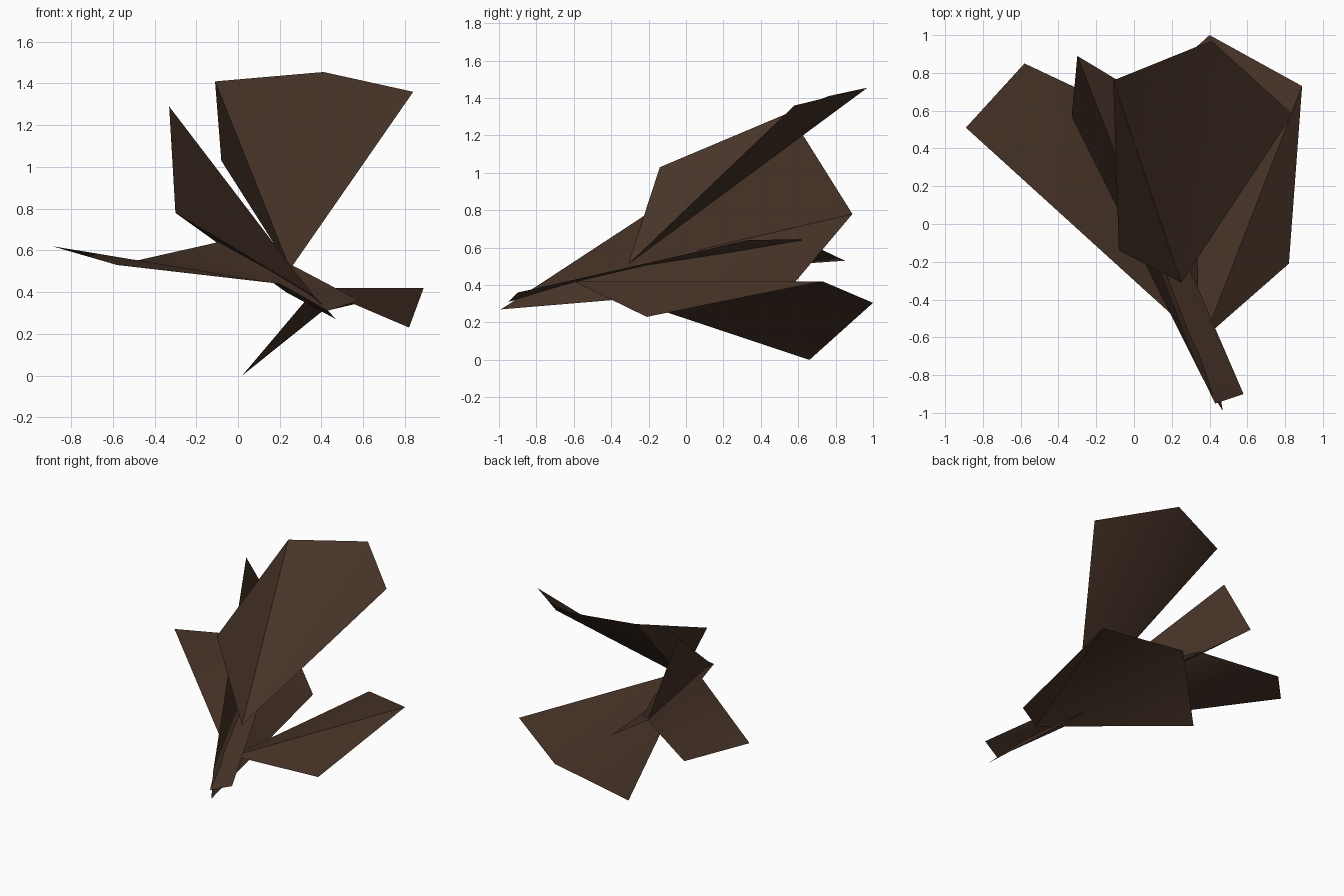
import bpy, bmesh, math

if "Cube" in bpy.data.objects:
    bpy.data.objects.remove(bpy.data.objects["Cube"])

# One dry-leaf brown for everything
brown = bpy.data.materials.new("dark_brown")
brown.diffuse_color = (0.064, 0.034, 0.021, 1)
brown.use_nodes = True
brown.node_tree.nodes["Principled BSDF"].inputs["Base Color"].default_value = brown.diffuse_color


def blade(name, rim):
    """Folded thin leaf: a fan of triangles spreading from the first rim point."""
    bm = bmesh.new()
    vs = [bm.verts.new(p) for p in rim]
    for a, b in zip(vs[1:], vs[2:]):
        bm.faces.new((vs[0], a, b))
    bm.normal_update()
    # Keep the upper side as the front side
    if sum(f.normal.z * f.calc_area() for f in bm.faces) < 0:
        bmesh.ops.reverse_faces(bm, faces=bm.faces[:])
    me = bpy.data.meshes.new(name)
    bm.to_mesh(me)
    bm.free()
    me.materials.append(brown)
    ob = bpy.data.objects.new(name, me)
    bpy.context.collection.objects.link(ob)
    bpy.context.view_layer.objects.active = ob
    ob.select_set(True)
    bpy.ops.object.shade_smooth_by_angle(angle=math.radians(40))
    ob.select_set(False)


# Tall upper leaf, broad and cupped
blade("upper_leaf", [(0.25, -0.31, 0.51), (-0.08, -0.14, 1.03), (-0.11, 0.76, 1.41),
                     (0.41, 0.97, 1.455), (0.84, 0.58, 1.36)])

# Low leaf reaching to the right, same shape turned over the ground
blade("lower_leaf", [(0.375, -0.60, 0.42), (0.82, -0.21, 0.23), (0.89, 0.73, 0.42),
                     (0.40, 1.00, 0.305), (0.02, 0.66, 0.0)])

# Upright leaf standing on edge, running down to the stem tip
blade("upright_leaf", [(0.365, -0.82, 0.38), (-0.33, 0.57, 1.29), (-0.30, 0.89, 0.78),
                       (0.23, 0.57, 0.40), (0.47, -0.99, 0.27)])

# Flat leaf reaching to the left, with a narrow stem strip
blade("left_leaf_and_stem", [(0.20, -0.48, 0.44), (-0.89, 0.51, 0.62), (-0.58, 0.85, 0.53),
                             (-0.07, 0.61, 0.645), (0.05, 0.33, 0.64),
                             (0.58, -0.90, 0.36), (0.43, -0.95, 0.31)])
